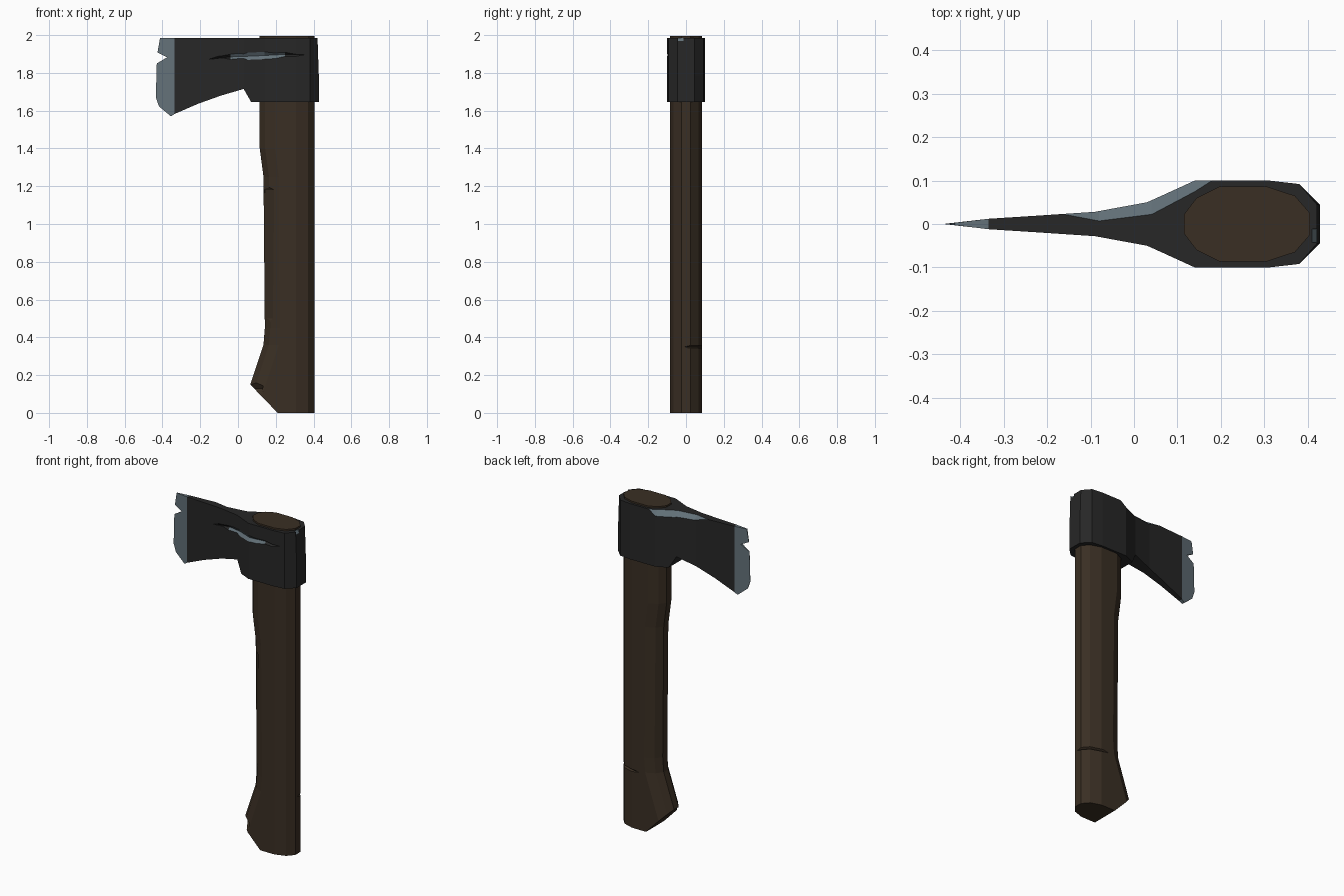
import bpy, bmesh
from mathutils import Vector

if "Cube" in bpy.data.objects:
    bpy.data.objects.remove(bpy.data.objects["Cube"])


def material(name, rgb):
    m = bpy.data.materials.new(name)
    m.diffuse_color = (*rgb, 1)
    m.use_nodes = True
    m.node_tree.nodes["Principled BSDF"].inputs["Base Color"].default_value = m.diffuse_color
    return m


IRON = material("dark iron", (0.020, 0.020, 0.020))
STEEL = material("bare steel", (0.125, 0.165, 0.190))
WOOD = material("dark wood", (0.042, 0.028, 0.017))


def finish(name, bm, mats, index=0):
    bmesh.ops.recalc_face_normals(bm, faces=bm.faces)
    for f in bm.faces:
        f.material_index = index
    me = bpy.data.meshes.new(name)
    bm.to_mesh(me)
    bm.free()
    for m in mats:
        me.materials.append(m)
    ob = bpy.data.objects.new(name, me)
    bpy.context.collection.objects.link(ob)
    return ob


def loft(rings):
    """Closed skin through rings of equal point count."""
    bm = bmesh.new()
    rows = [[bm.verts.new(p) for p in r] for r in rings]
    n = len(rows[0])
    for a, b in zip(rows, rows[1:]):
        for i in range(n):
            j = (i + 1) % n
            bm.faces.new((a[i], a[j], b[j], b[i]))
    bm.faces.new(rows[0])
    bm.faces.new(rows[-1])
    return bm


def carve(ob, cutters):
    """Subtract every cutter, bake the result, remove the cutters."""
    for c in cutters:
        c.hide_render = True
        md = ob.modifiers.new("cut", 'BOOLEAN')
        md.operation = 'DIFFERENCE'
        md.solver = 'EXACT'
        md.object = c
    bpy.context.view_layer.update()
    dg = bpy.context.evaluated_depsgraph_get()
    me = bpy.data.meshes.new_from_object(ob.evaluated_get(dg))
    ob.modifiers.clear()
    ob.data = me
    for c in cutters:
        bpy.data.objects.remove(c)


# Handle: twelve-sided shaft, flared at the knob
half = [(0, .022), (.1, .06), (.28, .086), (.66, .086), (.88, .065), (1, .025)]
section = half + [(t, -y) for t, y in reversed(half)]
rows = [(0, .015), (.15, .065), (.36, .135), (.45, .142), (1.25, .135),
        (1.4, .115), (1.995, .115)]
rings = [[((xl if t < .3 else .115) + t * .29, y, z) for t, y in section]
         for z, xl in rows]
bm = loft(rings)
# slanted heel of the knob
cut = bmesh.ops.bisect_plane(
    bm, geom=bm.verts[:] + bm.edges[:] + bm.faces[:], plane_co=(.065, 0, .15),
    plane_no=Vector((-.15, 0, -.145)), clear_outer=True)
bmesh.ops.holes_fill(bm, edges=[e for e in bm.edges if e.is_boundary])
handle = finish("handle", bm, [WOOD])


def corner_cut(name, a, b, c, heights):
    """Wedge that shaves the front corner, fading out by offset."""
    return finish(name, loft([[(p[0] - o, p[1] - o, z) for p in (a, b, c)]
                              for z, o in heights]), [WOOD])


gouge = corner_cut("gouge_cutter", (.143, -.027), (.19, -.072), (.09, -.13),
                   [(1.25, .03), (1.18, 0), (.5, 0), (.4, .03)])
knob_chip = corner_cut("knob_chip_cutter", (.05, .005), (.14, -.077),
                       (.0, -.14), [(.22, .035), (.13, 0), (.06, .03)])
# Groove around the back corner of the grip
path = [(.405, -.005, 1, 0, 0), (.405, .025, .92, .38, .012),
        (.37, .065, .68, .73, .012), (.31, .086, .32, .95, .012),
        (.25, .088, 0, 1, 0)]
groove = finish("groove_cutter", loft(
    [[(x + nx * .02, y + ny * .02, .37), (x + nx * .02, y + ny * .02, .33),
      (x - nx * d, y - ny * d, .35)] for x, y, nx, ny, d in path]), [WOOD])
carve(handle, [gouge, knob_chip, groove])

# Head: tapering bit, cheeks and poll (x, half thickness, lower edge)
TOP = 1.985
stations = [(-.335, .012, 1.583), (-.21, .02, 1.637), (-.09, .028, 1.68),
            (.03, .05, 1.715), (.07, .068, 1.645), (.14, .1, 1.645),
            (.31, .1, 1.645), (.38, .092, 1.645), (.421, .045, 1.645)]
rings = []
for x, w, zb in stations:
    k = .007 if x > .4 else 0
    rings.append([(x, -w, TOP), (x + k, -w, 1.78), (x + k, -w, zb),
                  (x + k, w, zb), (x + k, w, 1.78), (x, w, TOP)])
head = finish("axe_head", loft(rings), [IRON, STEEL])

# Scratch on the front cheek
scratch_pts = [(-.15, -.025, 1.873, .001), (-.04, -.036, 1.885, .013),
               (.05, -.059, 1.888, .02), (.14, -.1, 1.892, .02),
               (.25, -.1, 1.898, .011), (.35, -.096, 1.897, .001)]
scratch = finish("scratch_cutter", loft(
    [[(x, y - .014, z + 2 * h), (x, y - .014, z - 2 * h), (x, y + .013, z)]
     for x, y, z, h in scratch_pts]), [IRON, STEEL], 1)
for f in scratch.data.polygons:
    f.material_index = 1 if -.06 < f.center.x < .29 else 0

# Chipped top edge on the back cheek (x, inner y, outer y, outer z)
chip_pts = [(-.17, .022, .03, 1.984), (-.08, .005, .04, 1.95),
            (.04, .02, .065, 1.945), (.14, .073, .108, 1.945),
            (.2, .103, .112, 1.986)]
edge_chip = finish("edge_chip_cutter", loft(
    [[(x, yi, TOP + .002), (x, yo, zo), (x, .18, 2.05)]
     for x, yi, yo, zo in chip_pts]), [IRON, STEEL], 1)

# Small nick on the poll
nick = finish("poll_nick_cutter", loft(
    [[(.40, y, 2.0), (.437, y, 1.945), (.46, y, 2.02)]
     for y in (-.043, -.012)]), [IRON, STEEL], 1)
carve(head, [scratch, edge_chip, nick])

# Sharpened edge with a notch
outline = [(-.335, 1.583), (-.335, TOP), (-.413, TOP), (-.426, 1.908),
           (-.375, 1.883), (-.43, 1.85), (-.435, 1.67), (-.418, 1.622),
           (-.355, 1.57)]
bm = loft([[(x, s * max(.0005, .012 * (x + .435) / .1), z) for x, z in outline]
           for s in (-1, 1)])
finish("cutting_edge", bm, [STEEL])
